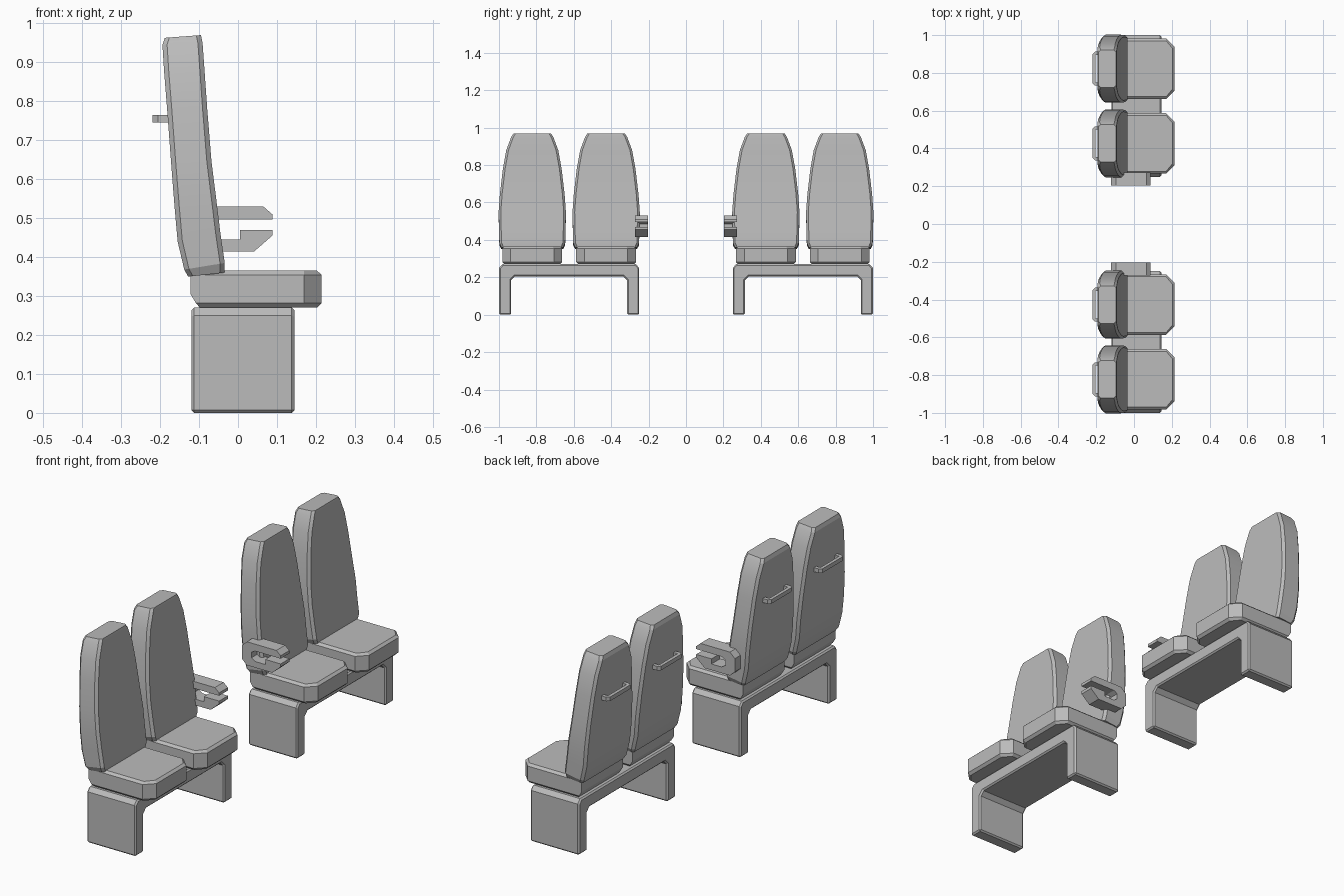
import bpy, bmesh, math

if "Cube" in bpy.data.objects:
    bpy.data.objects.remove(bpy.data.objects["Cube"])

grey = bpy.data.materials.new("seat grey")
grey.diffuse_color = (0.5, 0.5, 0.5, 1)
grey.use_nodes = True
grey.node_tree.nodes["Principled BSDF"].inputs["Base Color"].default_value = grey.diffuse_color


def finish(name, bm, bevel=0.0, smooth=False):
    """Turn a bmesh into an object mirrored to the opposite seat pair."""
    bmesh.ops.recalc_face_normals(bm, faces=bm.faces)
    mesh = bpy.data.meshes.new(name)
    bm.to_mesh(mesh)
    bm.free()
    mesh.materials.append(grey)
    ob = bpy.data.objects.new(name, mesh)
    bpy.context.collection.objects.link(ob)
    if bevel:
        mod = ob.modifiers.new("edge chamfer", 'BEVEL')
        mod.width = bevel
        mod.segments = 1
        mod.limit_method = 'ANGLE'
        mod.angle_limit = math.radians(50)
    mirror = ob.modifiers.new("opposite pair", 'MIRROR')
    mirror.use_axis = (False, True, False)
    mirror.use_mirror_merge = False
    if smooth:
        bpy.ops.object.select_all(action='DESELECT')
        ob.select_set(True)
        bpy.context.view_layer.objects.active = ob
        bpy.ops.object.shade_smooth_by_angle(angle=math.radians(20))
    return ob


def extrude(name, points, offset, bevel=0.0):
    """Extrude a closed 3D outline along an offset vector."""
    bm = bmesh.new()
    face = bm.faces.new([bm.verts.new(p) for p in points])
    res = bmesh.ops.extrude_face_region(bm, geom=[face])
    moved = [v for v in res["geom"] if isinstance(v, bmesh.types.BMVert)]
    bmesh.ops.translate(bm, verts=moved, vec=offset)
    return finish(name, bm, bevel)


def loft(name, rings, smooth=False):
    """Skin a stack of equal-sized rings and cap both ends."""
    bm = bmesh.new()
    loops = [[bm.verts.new(p) for p in ring] for ring in rings]
    n = len(loops[0])
    for a, b in zip(loops, loops[1:]):
        for i in range(n):
            j = (i + 1) % n
            bm.faces.new((a[i], a[j], b[j], b[i]))
    bm.faces.new(loops[0])
    bm.faces.new(loops[-1])
    return finish(name, bm, smooth=smooth)


# Bridge-shaped base with two wide legs
base = [(0.25, 0), (0.25, 0.25), (0.268, 0.27), (0.982, 0.27), (1, 0.25), (1, 0),
        (0.935, 0), (0.935, 0.185), (0.915, 0.205), (0.335, 0.205), (0.315, 0.185), (0.315, 0)]
extrude("base", [(-0.12, y, z) for y, z in base], (0.265, 0, 0), bevel=0.007)

# Backrest levels: back x, back z, front x, front z, half width
BACK = [(-0.128, 0.350, -0.035, 0.360, 0.165),
        (-0.138, 0.368, -0.034, 0.385, 0.176),
        (-0.155, 0.440, -0.045, 0.460, 0.178),
        (-0.163, 0.530, -0.056, 0.550, 0.180),
        (-0.172, 0.645, -0.068, 0.645, 0.173),
        (-0.182, 0.780, -0.079, 0.780, 0.157),
        (-0.190, 0.880, -0.086, 0.880, 0.139),
        (-0.194, 0.945, -0.091, 0.950, 0.113),
        (-0.188, 0.963, -0.095, 0.970, 0.100)]


def back_ring(yc, xb, zb, xf, zf, w):
    c = 0.012  # corner chamfer
    slope = (zf - zb) / (xf - xb)
    outline = [(xb, -w + c), (xb + c, -w), (xf - c, -w), (xf, -w + c),
               (xf, w - c), (xf - c, w), (xb + c, w), (xb, w - c)]
    return [(x, yc + y, zb + (x - xb) * slope) for x, y in outline]


def cushion_ring(yc, z, rear, inset):
    w, front, nose = 0.16 - inset, 0.215 - inset, 0.115 - inset * 0.5
    outline = [(rear, -w), (0.17, -w), (front, -nose),
               (front, nose), (0.17, w), (rear, w)]
    return [(x, yc + y, z) for x, y in outline]


for label, yc in (("inner", 0.427), ("outer", 0.822)):
    loft(label + "_backrest", [back_ring(yc, *lv) for lv in BACK], smooth=True)

    # Cushion with clipped front corners and chamfered rims
    loft(label + "_cushion", [cushion_ring(yc, *lv) for lv in
         ((0.270, -0.098, 0.012), (0.282, -0.108, 0), (0.305, -0.122, 0),
          (0.354, -0.122, 0), (0.365, -0.122, 0.012))])

    # Grab handle: a bar on two short arms
    grip = [(-0.17, -0.09), (-0.206, -0.09), (-0.219, -0.078), (-0.219, 0.078),
            (-0.206, 0.09), (-0.17, 0.09), (-0.17, 0.072), (-0.203, 0.072),
            (-0.203, -0.072), (-0.17, -0.072)]
    extrude(label + "_grab_handle", [(x, yc + y, 0.745) for x, y in grip], (0, 0, 0.02))

# C-shaped aisle armrest
arm = [(-0.095, 0.53), (0.065, 0.53), (0.088, 0.51), (0.088, 0.496), (-0.05, 0.496),
       (-0.07, 0.485), (-0.07, 0.458), (-0.05, 0.445), (0.005, 0.445), (0.005, 0.47),
       (0.088, 0.47), (0.088, 0.455), (0.042, 0.415), (-0.095, 0.415),
       (-0.122, 0.44), (-0.122, 0.505)]
extrude("armrest", [(x, 0.204, z) for x, z in arm], (0, 0.068, 0))
